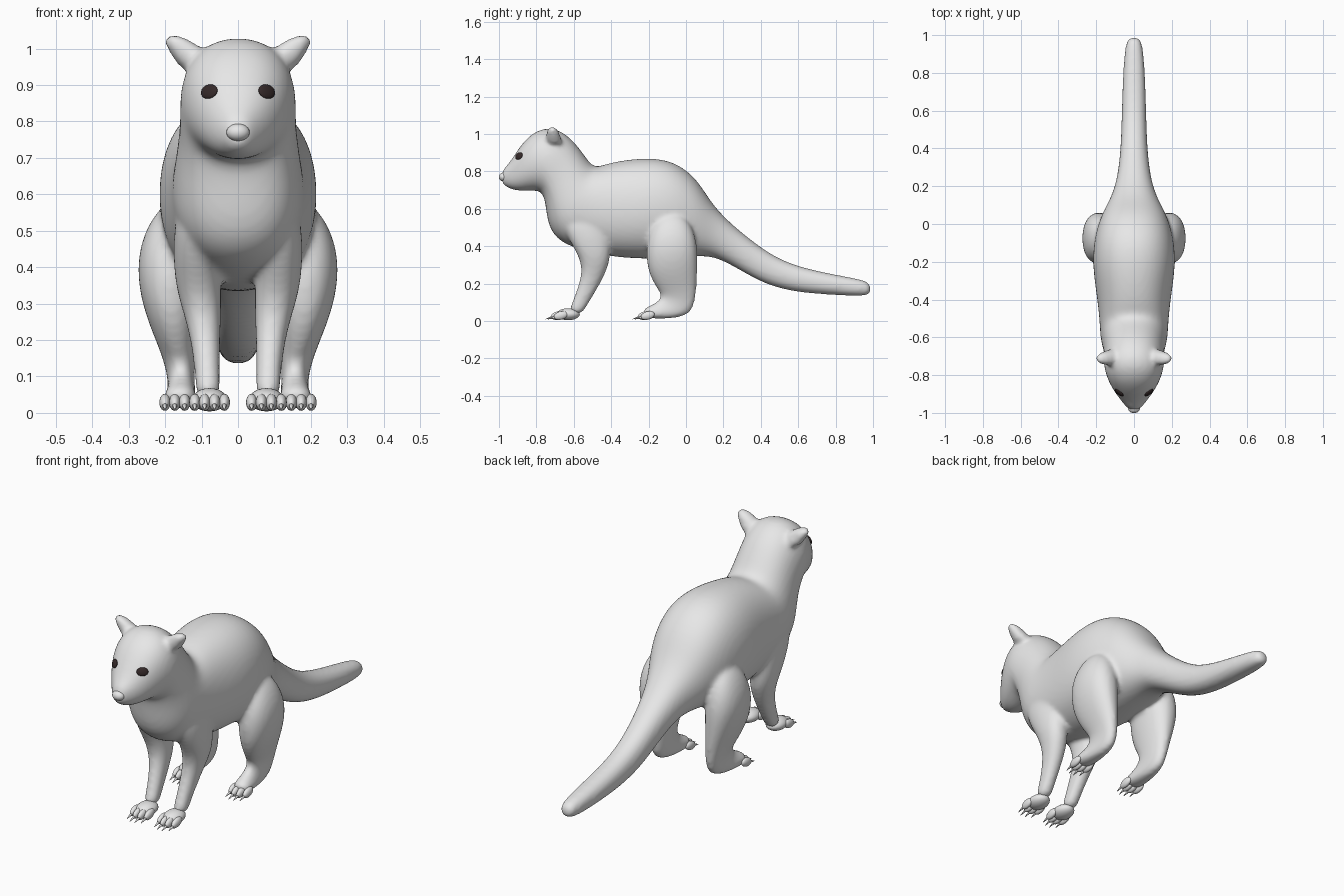
import bpy, bmesh
from math import cos, sin, pi, copysign
from mathutils import Vector

if "Cube" in bpy.data.objects:
    bpy.data.objects.remove(bpy.data.objects["Cube"])


def material(name, colour):
    m = bpy.data.materials.new(name)
    m.use_nodes = True
    m.diffuse_color = (*colour, 1)
    m.node_tree.nodes["Principled BSDF"].inputs["Base Color"].default_value = (*colour, 1)
    return m


GREY = material("light grey", (0.8, 0.8, 0.8))
DARK = material("dark brown", (0.035, 0.022, 0.022))
SIDES = {"left": 1, "right": -1}


def loft(bm, rings, side=1, x_is_set=True, count=16, power=0.9):
    """Skin rounded rings, each given by two opposite points in the side plane,
    a half width and, for limbs, a sideways offset."""
    loops = []
    for ya, za, yb, zb, width, *offset in rings:
        a, b = Vector((0, ya, za)), Vector((0, yb, zb))
        mid, half = (a + b) / 2, (a - b) / 2
        mid.x = side * offset[0] if offset else 0
        loop = []
        for i in range(count):
            c, s = cos(2 * pi * i / count), sin(2 * pi * i / count)
            c, s = (copysign(abs(v) ** power, v) for v in (c, s))
            loop.append(bm.verts.new(mid + half * c + Vector((width * s, 0, 0))))
        loops.append(loop)
    for one, two in zip(loops, loops[1:]):
        for i in range(count):
            j = (i + 1) % count
            bm.faces.new((one[i], one[j], two[j], two[i]))
    bm.faces.new(loops[0])
    bm.faces.new(loops[-1])


def finish(ob, name, mat):
    ob.name = ob.data.name = name
    ob.data.materials.append(mat)
    ob.data.polygons.foreach_set("use_smooth", [True] * len(ob.data.polygons))
    return ob


def ball(name, loc, scale, mat, rot=(0, 0, 0)):
    bpy.ops.mesh.primitive_uv_sphere_add(segments=20, ring_count=12, location=loc, rotation=rot)
    bpy.context.object.scale = scale
    return finish(bpy.context.object, name, mat)


def claw(name, loc):
    bpy.ops.mesh.primitive_cone_add(vertices=10, radius1=0.009, radius2=0.001, depth=0.05,
                                    location=loc, rotation=(pi / 2 + 0.3, 0, 0))
    finish(bpy.context.object, name, GREY)


# Head, neck, trunk and tail: upper point, lower point, half width
trunk = [
    (-.985, .80, -.985, .735, .025),
    (-.965, .825, -.965, .718, .045),
    (-.935, .86, -.93, .70, .072),
    (-.895, .925, -.88, .692, .106),
    (-.84, .995, -.82, .695, .14),
    (-.76, 1.038, -.77, .69, .161),
    (-.68, 1.03, -.755, .64, .163),
    (-.60, .97, -.748, .58, .162),
    (-.535, .88, -.735, .50, .172),
    (-.49, .82, -.69, .43, .183),
    (-.44, .84, -.60, .385, .185),
    (-.35, .863, -.44, .342, .198),
    (-.20, .88, -.24, .325, .226),
    (-.06, .86, -.08, .33, .215),
    (.06, .765, .03, .34, .178),
    (.13, .64, .12, .345, .132),
    (.22, .54, .19, .325, .10),
    (.34, .44, .29, .27, .08),
    (.47, .345, .42, .195, .07),
    (.61, .288, .58, .152, .066),
    (.80, .248, .79, .138, .06),
    (.94, .222, .945, .130, .048),
    (.985, .205, .995, .145, .03),
]
# Limbs: front point, back point, half width, sideways offset
front_leg = [
    (-.68, .58, -.42, .58, .06, .11),
    (-.64, .45, -.40, .45, .066, .115),
    (-.575, .35, -.402, .34, .064, .109),
    (-.555, .27, -.422, .27, .052, .097),
    (-.575, .19, -.468, .18, .039, .088),
    (-.612, .09, -.53, .08, .034, .083),
    (-.63, .05, -.56, .03, .034, .082),
]
hind_leg = [
    (-.13, .58, -.02, .58, .04, .165),
    (-.19, .50, .04, .50, .08, .18),
    (-.217, .40, .064, .40, .092, .19),
    (-.212, .28, .064, .30, .08, .184),
    (-.17, .19, .060, .20, .055, .17),
    (-.13, .14, .052, .10, .039, .157),
    (-.15, .105, .02, .025, .037, .155),
    (-.20, .08, -.10, .010, .044, .158),
    (-.235, .06, -.22, .012, .048, .16),
]
ear = [
    (-.755, .94, -.655, .93, .055, .10),
    (-.75, .985, -.665, .975, .058, .125),
    (-.745, 1.015, -.68, 1.01, .044, .158),
    (-.735, 1.04, -.69, 1.035, .025, .18),
]

# One blended skin over trunk, limbs and ears
bm = bmesh.new()
loft(bm, trunk)
for side in SIDES.values():
    for part in (front_leg, hind_leg, ear):
        loft(bm, part, side)
bmesh.ops.recalc_face_normals(bm, faces=bm.faces)
mesh = bpy.data.meshes.new("body")
bm.to_mesh(mesh)
bm.free()
body = bpy.data.objects.new("body", mesh)
bpy.context.collection.objects.link(body)
finish(body, "body", GREY)
body.modifiers.new("round", "SUBSURF").levels = 2
body.modifiers["round"].render_levels = 2
blend = body.modifiers.new("blend", "REMESH")
blend.mode = "VOXEL"
blend.voxel_size = 0.011
blend.use_smooth_shade = True
soften = body.modifiers.new("soften", "SMOOTH")
soften.factor = 0.5
soften.iterations = 8

# Nose tip
ball("nose", (0, -.975, .77), (.032, .026, .024), GREY)

# Eyes sit on the skin, facing outwards
bpy.context.view_layer.update()
skin = body.evaluated_get(bpy.context.evaluated_depsgraph_get())
for label, side in SIDES.items():
    hit, spot, normal, _ = skin.ray_cast((side * .079, -2, .882), (0, 1, 0))
    if not hit:
        spot, normal = Vector((side * .079, -.89, .882)), Vector((side * .6, -.7, .3))
    ball(label + "_eye", spot, (.028, .021, .009), DARK, normal.to_track_quat("Z", "Y").to_euler())

# Paws, toes and claws
for label, side in SIDES.items():
    for kind, x, y in (("front", .078, -.63), ("hind", .16, -.165)):
        name = f"{label}_{kind}"
        if kind == "front":
            ball(name + "_paw", (side * x, y, .036), (.048, .062, .032), GREY)
        for i in range(4):
            inner = abs(i - 1.5) < 1
            toe_x = side * (x + (i - 1.5) * .027)
            toe_y = y - (.055 if inner else .04)
            ball(f"{name}_toe_{i + 1}", (toe_x, toe_y, .029), (.0155, .038, .022), GREY, (.25, 0, 0))
            claw(f"{name}_claw_{i + 1}", (toe_x, toe_y - .043, .017))
